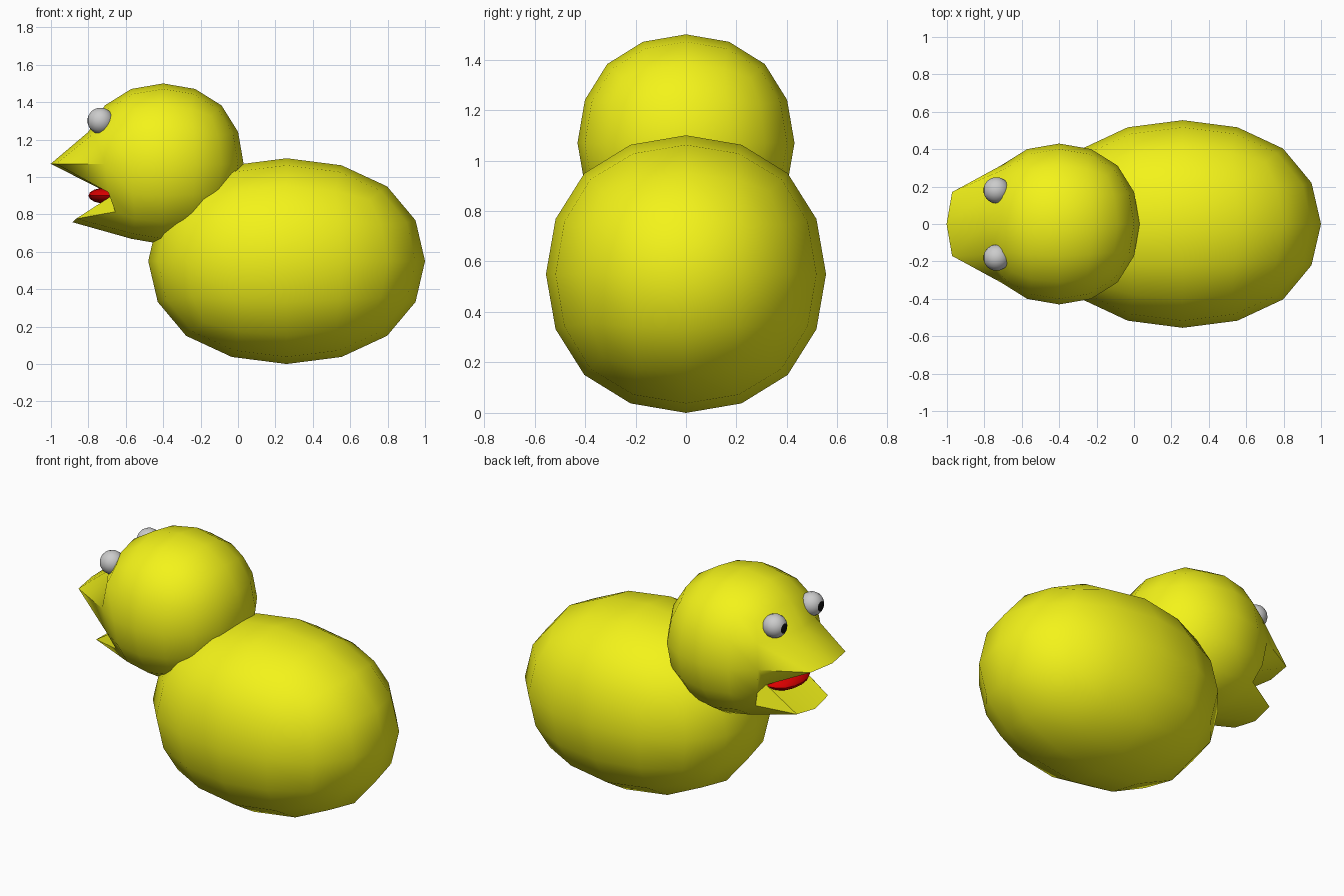
import bpy
from mathutils import Vector

if "Cube" in bpy.data.objects:
    bpy.data.objects.remove(bpy.data.objects["Cube"])


def material(name, rgb):
    m = bpy.data.materials.new(name)
    m.diffuse_color = (*rgb, 1)
    m.use_nodes = True
    m.node_tree.nodes["Principled BSDF"].inputs["Base Color"].default_value = m.diffuse_color
    return m


YELLOW = material("yellow", (0.9, 0.9, 0.01))
RED = material("red", (0.7, 0.0, 0.0))
WHITE = material("white", (0.8, 0.8, 0.8))
BLACK = material("black", (0.005, 0.005, 0.005))


def rounded_cube(name, centre, radii, mat, shape=None):
    """Cube subdivided to a low-poly ball; shape(v) edits unit-ball points."""
    bpy.ops.mesh.primitive_cube_add(size=2)
    ob = bpy.context.object
    ob.name = name
    mod = ob.modifiers.new("round", 'SUBSURF')
    mod.levels = 2
    bpy.ops.object.modifier_apply(modifier=mod.name)
    verts = ob.data.vertices
    top = max(v.co.z for v in verts)
    for v in verts:
        v.co /= top
        if shape:
            shape(v.co)
        v.co = Vector(c * r for c, r in zip(v.co, radii))
    ob.location = centre
    ob.data.materials.append(mat)
    bpy.ops.object.shade_smooth_by_angle(angle=0.7)
    return ob


def beak(co):
    if co.x > -0.6 or abs(co.y) > 0.5:
        return
    if abs(co.z) < 0.1:            # upper beak
        co.x -= 0.4
    elif -0.55 < co.z < -0.2:      # mouth cavity
        co.x = -0.61
    elif co.z < -0.6:              # lower beak
        co.x -= 0.4


# Body and head with the beak pulled out of it
rounded_cube("body", (0.26, 0, 0.55), (0.74, 0.555, 0.55), YELLOW)
rounded_cube("head", (-0.4, 0, 1.07), (0.43, 0.43, 0.43), YELLOW, beak)

# Tongue
rounded_cube("tongue", (-0.68, 0, 0.9), (0.12, 0.16, 0.045), RED)

# Eyes with pupils as the cap facing forward along the beak
for side, name in ((-1, "right_eye"), (1, "left_eye")):
    bpy.ops.mesh.primitive_uv_sphere_add(segments=16, ring_count=14, radius=0.07)
    eye = bpy.context.object
    eye.name = name
    for v in eye.data.vertices:
        v.co = Vector((-v.co.z, v.co.y, v.co.x))
    eye.location = (-0.735, side * 0.18, 1.3)
    eye.data.materials.append(WHITE)
    eye.data.materials.append(BLACK)
    for p in eye.data.polygons:
        p.material_index = 1 if p.center.x < -0.063 else 0
    bpy.ops.object.shade_smooth()
